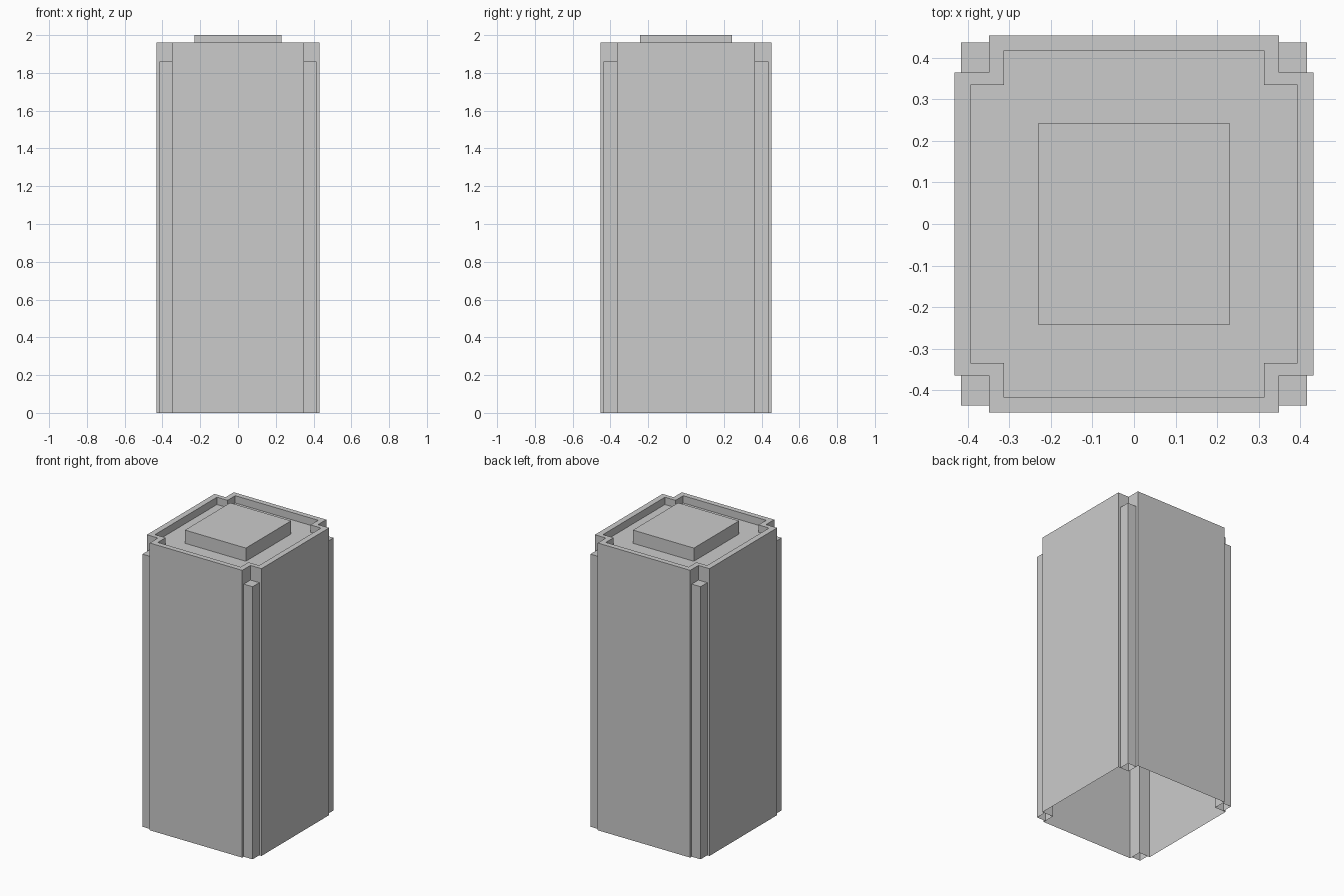
import bpy

if "Cube" in bpy.data.objects:
    bpy.data.objects.remove(bpy.data.objects["Cube"])

BODY_TOP, FLOOR_Z, POST_TOP, BLOCK_TOP = 1.96, 1.91, 1.86, 2.0
OUTER = (0.4325, 0.453, 0.349, 0.3645)   # half width, half depth, notch x, notch y
INNER = (0.393, 0.417, 0.313, 0.334)


def notched_outline(hx, hy, nx, ny):
    """Rectangle with a square notch in each corner, counter-clockwise."""
    q = [(hx, ny), (nx, ny), (nx, hy)]
    return (q + [(-x, y) for x, y in reversed(q)]
            + [(-x, -y) for x, y in q] + [(x, -y) for x, y in reversed(q)])


def rectangle(x0, x1, y0, y1):
    return [(x0, y0), (x1, y0), (x1, y1), (x0, y1)]


def loft(name, rings, cap=True):
    """Join equal outlines (points, z) with side faces, cap the last one."""
    n = len(rings[0][0])
    verts = [(x, y, z) for pts, z in rings for x, y in pts]
    faces = [(r * n + i, r * n + (i + 1) % n, (r + 1) * n + (i + 1) % n, (r + 1) * n + i)
             for r in range(len(rings) - 1) for i in range(n)]
    if cap:
        faces.append(tuple(range((len(rings) - 1) * n, len(rings) * n)))
    mesh = bpy.data.meshes.new(name)
    mesh.from_pydata(verts, [], faces)
    obj = bpy.data.objects.new(name, mesh)
    bpy.context.collection.objects.link(obj)
    return obj


# Tower walls, parapet rim and sunken roof, open underneath
outer, inner = notched_outline(*OUTER), notched_outline(*INNER)
loft("tower_body", [(outer, 0), (outer, BODY_TOP), (inner, BODY_TOP), (inner, FLOOR_Z)])

# Raised block on the roof
block = rectangle(-0.23, 0.23, -0.2435, 0.2435)
loft("roof_block", [(block, FLOOR_Z), (block, BLOCK_TOP)])

# Corner posts set into the notches, mirrored to all four corners
post = rectangle(OUTER[2], 0.4157, OUTER[3], 0.4365)
posts = loft("corner_posts", [(post, 0), (post, POST_TOP)])
mirror = posts.modifiers.new("mirror", 'MIRROR')
mirror.use_axis = (True, True, False)
mirror.use_mirror_merge = False
